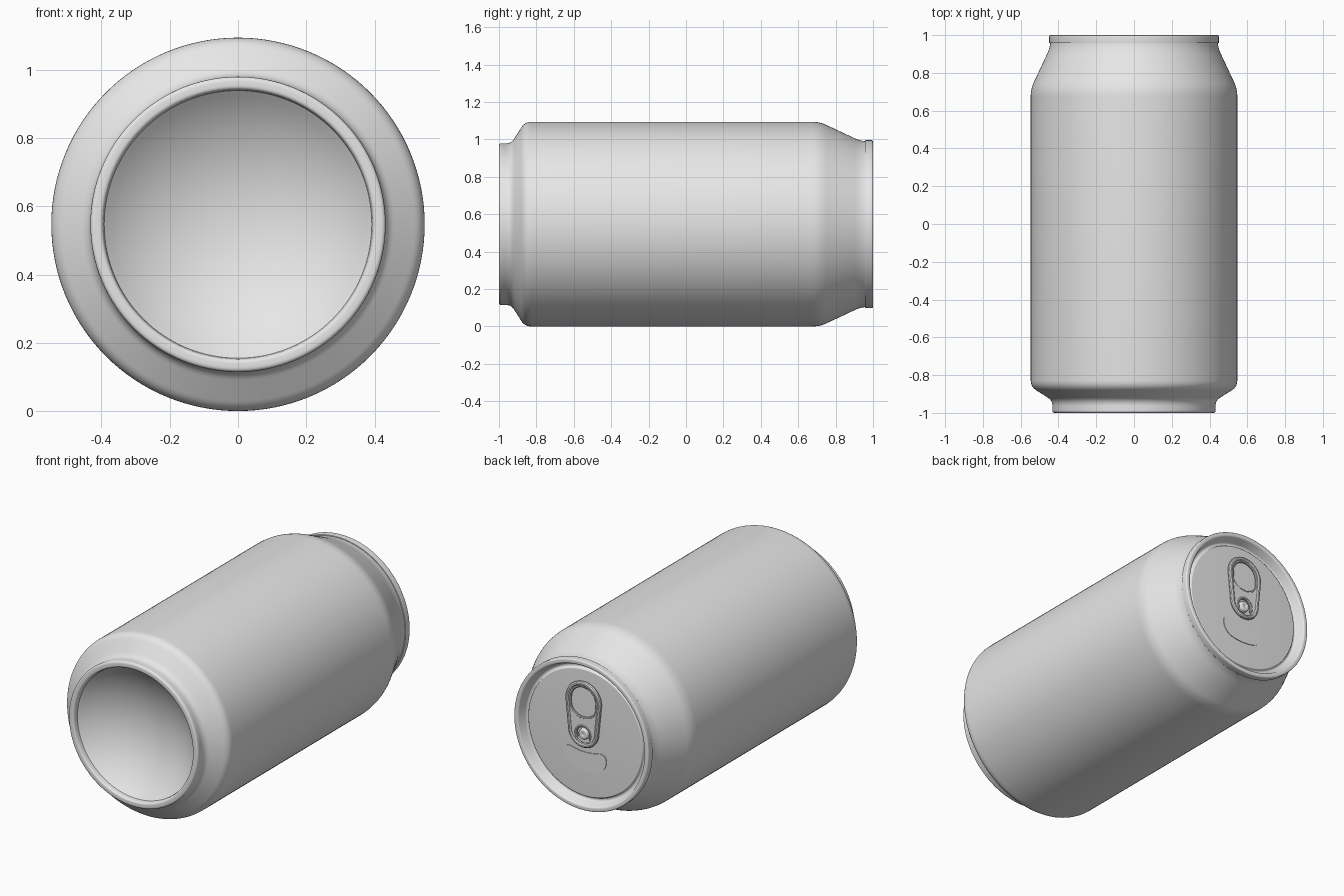
import bpy, bmesh, math
from mathutils import Vector

old = bpy.data.objects.get("Cube")
if old:
    bpy.data.objects.remove(old, do_unlink=True)

R = 0.547          # can radius, also the height of its axis
PANEL = 0.96       # y of the lid panel

metal = bpy.data.materials.new("plain_grey")
metal.use_nodes = True
grey = (0.8, 0.8, 0.8, 1)
metal.diffuse_color = grey
metal.node_tree.nodes["Principled BSDF"].inputs["Base Color"].default_value = grey


def finish(name, mesh, angle=35):
    obj = bpy.data.objects.new(name, mesh)
    bpy.context.collection.objects.link(obj)
    mesh.materials.clear()
    mesh.materials.append(metal)
    for o in bpy.context.selected_objects:
        o.select_set(False)
    obj.select_set(True)
    bpy.context.view_layer.objects.active = obj
    bpy.ops.object.shade_smooth_by_angle(angle=math.radians(angle))
    return obj


def rounded(points, steps=6):
    """Turn (y, radius, rounding) corners into a softened profile."""
    out = []
    for i, (y, r, f) in enumerate(points):
        p = Vector((y, r))
        if f == 0 or i in (0, len(points) - 1):
            out.append(p)
            continue
        a = p + (Vector(points[i - 1][:2]) - p).normalized() * f
        b = p + (Vector(points[i + 1][:2]) - p).normalized() * f
        for k in range(steps + 1):
            t = k / steps
            out.append(a * (1 - t) ** 2 + p * 2 * t * (1 - t) + b * t * t)
    return out


def lathe(name, profile, segs=128):
    """Revolve a (y, radius) profile round the can axis."""
    bm = bmesh.new()
    rings = []
    for y, r in profile:
        if r < 1e-5:
            rings.append([bm.verts.new((0, y, R))] * segs)
        else:
            rings.append([bm.verts.new((r * math.cos(a), y, R + r * math.sin(a)))
                          for a in (2 * math.pi * j / segs for j in range(segs))])
    for lo, hi in zip(rings, rings[1:]):
        for j in range(segs):
            k = (j + 1) % segs
            quad = list(dict.fromkeys((lo[j], hi[j], hi[k], lo[k])))
            bm.faces.new(quad)
    mesh = bpy.data.meshes.new(name)
    bm.to_mesh(mesh)
    bm.free()
    return finish(name, mesh)


def curve_part(name, loops, y, extrude=0, tube=0, cyclic=True):
    """Filled plate (extrude) or round wire (tube) drawn on the lid plane."""
    cu = bpy.data.curves.new(name, "CURVE")
    cu.dimensions = "3D" if tube else "2D"
    if not tube:
        cu.fill_mode = "BOTH"
    cu.extrude, cu.bevel_depth, cu.bevel_resolution = extrude, tube, 3
    for loop in loops:
        sp = cu.splines.new("POLY")
        sp.points.add(len(loop) - 1)
        for pt, (x, z) in zip(sp.points, loop):
            pt.co = (x, z, 0, 1)
        sp.use_cyclic_u = cyclic
    tmp = bpy.data.objects.new(name + "_path", cu)
    bpy.context.collection.objects.link(tmp)
    bpy.context.view_layer.update()
    mesh = bpy.data.meshes.new_from_object(
        tmp.evaluated_get(bpy.context.evaluated_depsgraph_get()))
    bpy.data.objects.remove(tmp, do_unlink=True)
    obj = finish(name, mesh)
    obj.rotation_euler.x = math.pi / 2
    obj.location = (0, y, R)
    return obj


def arc(cx, cz, r, start, end, n=24, rz=None):
    pts = []
    for i in range(n + 1):
        a = math.radians(start + (end - start) * i / n)
        pts.append((cx + r * math.cos(a), cz + (rz or r) * math.sin(a)))
    return pts


# Concave base dome with a short wall up to the foot
dome = [(-0.82 - 0.15 * (1 - math.cos(t)) / (1 - math.cos(0.8)),
         0.392 * math.sin(t) / math.sin(0.8))
        for t in (0.8 * i / 16 for i in range(17))]
lathe("base_dome", dome)

# Side wall: foot, lower chamfer, straight wall, neck
lathe("can_body", rounded([
    (-0.97, 0.392, 0), (-1.0, 0.396, 0.012), (-1.0, 0.433, 0.015),
    (-0.935, 0.431, 0.03), (-0.862, R, 0.035), (0.715, R, 0.04),
    (0.935, 0.444, 0.035), (0.957, 0.443, 0)]))

# Lid: seam rim, countersunk wall, groove and flat panel
lathe("lid", rounded([
    (0.957, 0.443, 0), (0.957, 0.449, 0.003), (1.0, 0.449, 0.009),
    (1.0, 0.422, 0.009), (0.945, 0.402, 0.008), (0.945, 0.386, 0.006),
    (PANEL, 0.38, 0.004), (PANEL, 0, 0)]))

# Pull tab: plate with a finger hole and a rivet hole, rolled edges
outline = arc(0, 0.198, 0.106, 0, 180) + arc(0, 0.02, 0.088, 180, 360)
finger_hole = arc(0, 0.2, 0.088, 0, 180) + arc(0, 0.17, 0.088, 180, 360, rz=0.072)
rivet_hole = arc(0, 0, 0.056, 0, 345, 23)
tab_y = PANEL + 0.016
curve_part("tab_plate", [outline, finger_hole, rivet_hole], tab_y, extrude=0.006)
curve_part("tab_rolled_edge", [outline], tab_y, tube=0.013)
curve_part("tab_finger_hole_edge", [finger_hole], tab_y, tube=0.007)
curve_part("tab_tongue_edge", [arc(0, 0, 0.05, -30, 210)], tab_y, tube=0.008,
           cyclic=False)

# Rivet holding the tab
lathe("rivet", rounded([
    (PANEL, 0.034, 0), (PANEL + 0.024, 0.03, 0.008),
    (PANEL + 0.024, 0.012, 0.004), (PANEL + 0.018, 0, 0)]), 32)

# Bean-shaped pour opening, scored into the panel
half, thick = 0.085, 0.058
straight = [-half + 2 * half * i / 12 for i in range(13)]
bean = (arc(half, 0, thick, -90, 90) + [(x, thick) for x in reversed(straight)]
        + arc(-half, 0, thick, 90, 270) + [(x, -thick) for x in straight])
bean = [(x, z - 0.172 + 1.6 * x * x) for x, z in bean]
curve_part("pour_opening", [bean], PANEL, extrude=0.004)
